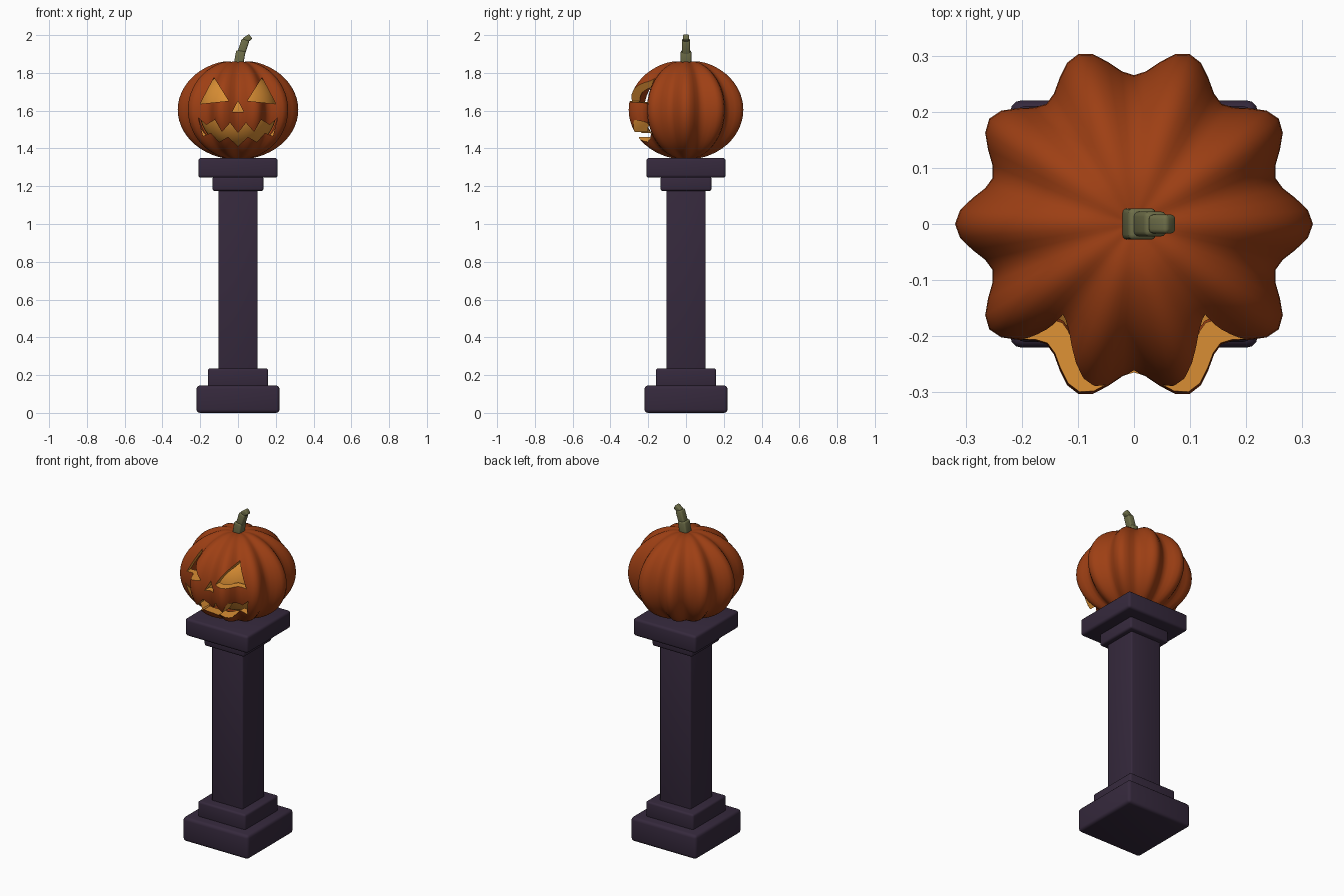
import bpy, bmesh, math
from mathutils import Matrix, Vector

if "Cube" in bpy.data.objects:
    bpy.data.objects.remove(bpy.data.objects["Cube"])


def material(name, rgb):
    m = bpy.data.materials.new(name)
    m.diffuse_color = (*rgb, 1)
    m.use_nodes = True
    m.node_tree.nodes["Principled BSDF"].inputs["Base Color"].default_value = m.diffuse_color
    return m


ORANGE = material("pumpkin_orange", (0.34, 0.05, 0.007))
GLOW = material("candle_yellow", (0.72, 0.28, 0.035))
STONE = material("dark_purple_stone", (0.036, 0.022, 0.046))
GREEN = material("stem_green", (0.155, 0.155, 0.065))


def finish(name, bm, mats, angle=40):
    me = bpy.data.meshes.new(name)
    bm.to_mesh(me)
    bm.free()
    for m in mats:
        me.materials.append(m)
    ob = bpy.data.objects.new(name, me)
    bpy.context.collection.objects.link(ob)
    smooth(ob, angle)
    return ob


def smooth(ob, angle):
    for p in ob.data.polygons:
        p.use_smooth = True
    ob.data.set_sharp_from_angle(angle=math.radians(angle))


def block(name, centre, size, mat, bevel, tilt=0):
    """Bevelled box, tilted about the y axis."""
    bm = bmesh.new()
    bmesh.ops.create_cube(bm, size=1)
    bmesh.ops.scale(bm, vec=size, verts=bm.verts)
    bmesh.ops.bevel(bm, geom=bm.edges[:], offset=bevel, segments=3,
                    profile=0.5, affect='EDGES')
    bmesh.ops.transform(bm, verts=bm.verts, matrix=Matrix.Translation(centre)
                        @ Matrix.Rotation(math.radians(tilt), 4, 'Y'))
    return finish(name, bm, [mat])


# Pedestal: name, half width, bottom, top, bevel
for name, h, z0, z1, b in [("pedestal_base", 0.22, 0.0, 0.145, 0.018),
                           ("pedestal_plinth", 0.16, 0.135, 0.235, 0.012),
                           ("pedestal_shaft", 0.104, 0.22, 1.19, 0.008),
                           ("pedestal_neck", 0.135, 1.175, 1.25, 0.012),
                           ("pedestal_cap", 0.21, 1.245, 1.35, 0.015)]:
    block(name, (0, 0, (z0 + z1) / 2), (2 * h, 2 * h, z1 - z0), STONE, b)

# Stem
block("stem_lower", (0.008, 0, 1.875), (0.05, 0.056, 0.085), GREEN, 0.009, 10)
block("stem_middle", (0.027, 0, 1.935), (0.042, 0.044, 0.085), GREEN, 0.009, 18)
block("stem_tip", (0.05, 0, 1.981), (0.032, 0.034, 0.042), GREEN, 0.008, 55)

# Pumpkin shell: ribbed outer skin plus a reversed inner skin
SEG, RINGS, CZ = 80, 28, 1.605


def skin(bm, radius, lobe, height, inward):
    def point(i, j):
        a, p = 2 * math.pi * i / SEG, math.pi * j / RINGS
        r = (radius + lobe * math.cos(10 * a)) * math.sin(p)
        z = height * math.cos(p)
        if j < RINGS / 2:
            z -= 0.015 * math.exp(-(r / 0.05) ** 2)
        return (r * math.cos(a), r * math.sin(a), CZ + z)
    rows = [[bm.verts.new(point(i, j)) for i in range(SEG)]
            for j in range(1, RINGS)]
    top, bottom = bm.verts.new(point(0, 0)), bm.verts.new(point(0, RINGS))
    faces = []
    for i in range(SEG):
        k = (i + 1) % SEG
        faces.append((top, rows[0][i], rows[0][k]))
        faces.append((bottom, rows[-1][k], rows[-1][i]))
        for a, b in zip(rows, rows[1:]):
            faces.append((a[i], b[i], b[k], a[k]))
    for f in faces:
        bm.faces.new(f[::-1] if inward else f)


bm = bmesh.new()
skin(bm, 0.292, 0.027, 0.264, False)
skin(bm, 0.245, 0.024, 0.219, True)
pumpkin = finish("pumpkin_shell", bm, [ORANGE, GLOW])

# Face cutters: eyes, nose and jagged mouth
eye = [(-0.2, 1.636), (-0.05, 1.652), (-0.127, 1.775)]
nose = [(-0.03, 1.594), (0.03, 1.594), (0, 1.652)]
upper = [(0.21, 1.562), (0.168, 1.525), (0.122, 1.552), (0.085, 1.487),
         (0.042, 1.536)]
lower = [(0.185, 1.466), (0.143, 1.482), (0.1, 1.434), (0.053, 1.461)]


def mirror(pts):
    return [(-x, z) for x, z in pts]


mouth = (mirror(upper) + [(0, 1.482)] + upper[::-1]
         + lower + [(0, 1.413)] + mirror(lower)[::-1])
bm = bmesh.new()
for outline in (eye, mirror(eye), nose, mouth):
    f = bm.faces.new([bm.verts.new((x, -0.5, z)) for x, z in outline])
    ext = bmesh.ops.extrude_face_region(bm, geom=[f])
    bmesh.ops.translate(bm, vec=Vector((0, 0.45, 0)), verts=[
        g for g in ext["geom"] if isinstance(g, bmesh.types.BMVert)])
bmesh.ops.recalc_face_normals(bm, faces=bm.faces)
for f in bm.faces:
    f.material_index = 1
cutter = finish("face_cutter", bm, [ORANGE, GLOW])
cutter.hide_render = True

# Carve the face; the cut walls keep the yellow material
mod = pumpkin.modifiers.new("carve", 'BOOLEAN')
mod.operation = 'DIFFERENCE'
mod.solver = 'EXACT'
mod.object = cutter
bpy.context.view_layer.objects.active = pumpkin
bpy.ops.object.modifier_apply(modifier="carve")
bpy.data.objects.remove(cutter)
smooth(pumpkin, 40)

# Glowing core inside the shell
bm = bmesh.new()
bmesh.ops.create_uvsphere(bm, u_segments=40, v_segments=24, radius=1)
bmesh.ops.transform(bm, verts=bm.verts, matrix=Matrix.Translation((0, 0, CZ))
                    @ Matrix.Diagonal((0.205, 0.205, 0.21, 1)))
finish("glowing_core", bm, [GLOW])
